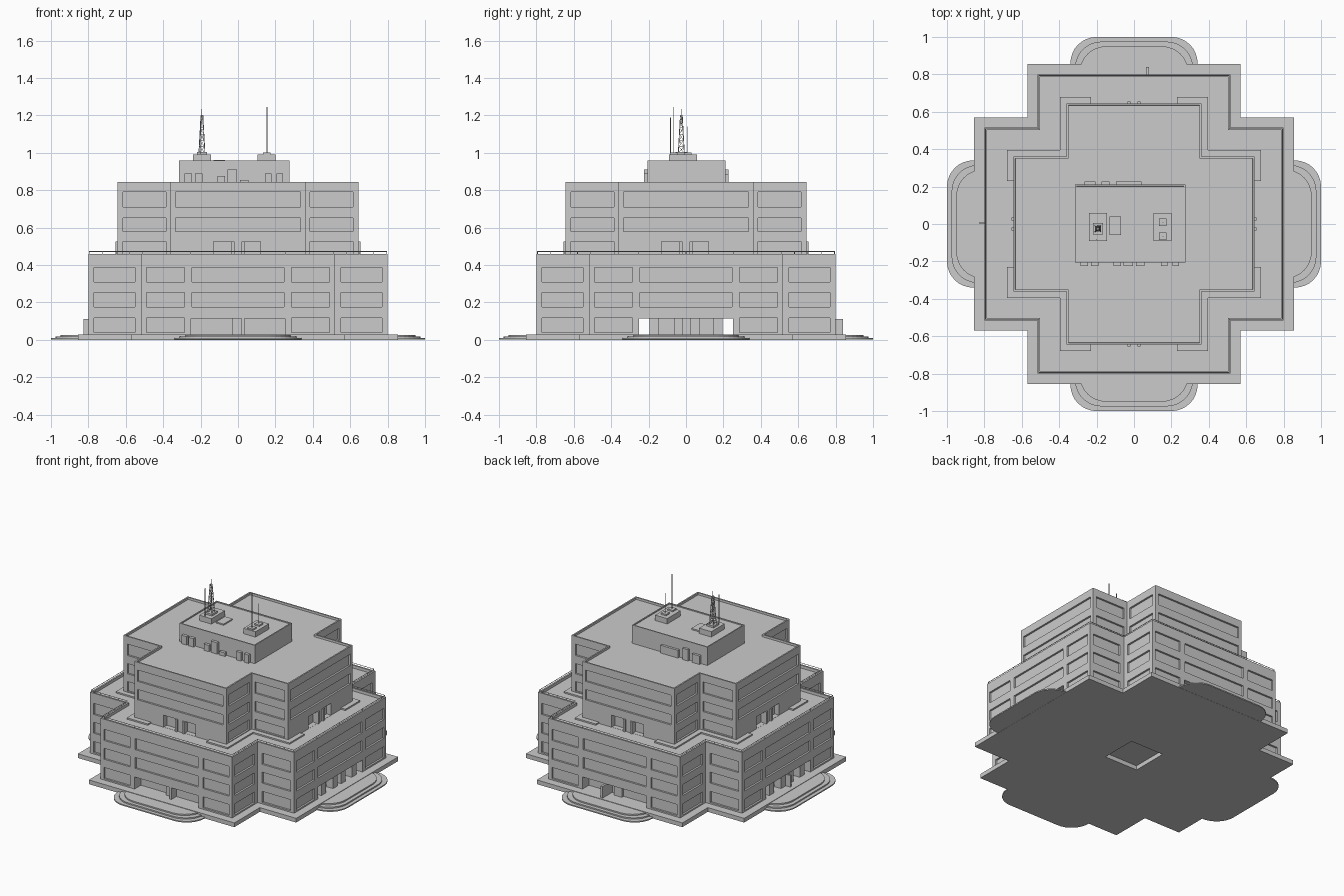
import bpy, bmesh, math
from mathutils import Matrix, Vector

if "Cube" in bpy.data.objects:
    bpy.data.objects.remove(bpy.data.objects["Cube"])


def finish(bm, name):
    bmesh.ops.recalc_face_normals(bm, faces=bm.faces)
    me = bpy.data.meshes.new(name)
    bm.to_mesh(me)
    bm.free()
    ob = bpy.data.objects.new(name, me)
    bpy.context.collection.objects.link(ob)
    return ob


def add_prism(bm, pts, z0, z1, rim=0, drop=0):
    lo = [bm.verts.new((x, y, z0)) for x, y in pts]
    hi = [bm.verts.new((x, y, z1)) for x, y in pts]
    n = len(pts)
    bm.faces.new(lo[::-1])
    top = bm.faces.new(hi)
    for i in range(n):
        j = (i + 1) % n
        bm.faces.new((lo[i], lo[j], hi[j], hi[i]))
    if rim:  # sunken roof behind a parapet
        top.normal_update()
        bmesh.ops.inset_region(bm, faces=[top], thickness=rim, use_even_offset=True)
        verts = list(top.verts)
        ring = bmesh.ops.inset_region(bm, faces=[top], thickness=0.0005, use_even_offset=True)
        bmesh.ops.translate(bm, verts=list(top.verts), vec=(0, 0, -drop))


def prism(name, pts, z0, z1, rim=0, drop=0):
    bm = bmesh.new()
    add_prism(bm, pts, z0, z1, rim, drop)
    return finish(bm, name)


def boxes(name, items, turns=(0,)):
    """Boxes given as (x0, x1, y0, y1, z0, z1), repeated at quarter turns."""
    bm = bmesh.new()
    for t in turns:
        rot = Matrix.Rotation(t * math.pi / 2, 4, 'Z')
        for x0, x1, y0, y1, z0, z1 in items:
            mid = Vector(((x0 + x1) / 2, (y0 + y1) / 2, (z0 + z1) / 2))
            m = rot @ Matrix.Translation(mid) @ Matrix.Diagonal((x1 - x0, y1 - y0, z1 - z0, 1))
            bmesh.ops.create_cube(bm, size=1, matrix=m)
    return finish(bm, name)


def cross(d, w):
    q = [(d, -w), (d, w), (w, w)]
    out = []
    for t in range(4):
        for x, y in q:
            for _ in range(t):
                x, y = -y, x
            out.append((x, y))
    return out


def cut(ob, cutter):
    mod = ob.modifiers.new("cut", 'BOOLEAN')
    mod.operation = 'DIFFERENCE'
    mod.solver = 'EXACT'
    mod.object = cutter
    cutter.hide_render = True
    bpy.context.view_layer.objects.active = ob
    bpy.ops.object.modifier_apply(modifier=mod.name)
    bpy.data.objects.remove(cutter)


def rod(bm, a, b, r):
    a, b = Vector(a), Vector(b)
    q = (b - a).to_track_quat('Z', 'Y').to_matrix().to_4x4()
    bmesh.ops.create_cone(bm, cap_ends=True, segments=6, radius1=r, radius2=r,
                          depth=(b - a).length, matrix=Matrix.Translation((a + b) / 2) @ q)


ALL = (0, 1, 2, 3)

# Plinth with shallow well underneath
plinth = prism("plinth", cross(0.855, 0.57), 0, 0.03)
cut(plinth, boxes("well_cutter", [(-0.13, 0.13, -0.13, 0.13, -0.1, 0.1)]))

# Rounded entrance steps on all four sides
bm = bmesh.new()
for t in ALL:
    for k in range(3):
        end, half, r = 1 - 0.025 * k, 0.34 - 0.025 * k, 0.14
        pts = [(half, -0.8), (-half, -0.8)]
        for s, a0 in ((-1, 180), (1, 270)):
            for i in range(9):
                a = math.radians(a0 + i * 90 / 8)
                pts.append((s * (half - r) + r * math.cos(a), -end + r + r * math.sin(a)))
        c, s = round(math.cos(t * math.pi / 2)), round(math.sin(t * math.pi / 2))
        pts = [(x * c - y * s, x * s + y * c) for x, y in pts]
        add_prism(bm, pts, 0.001 + 0.008 * k, 0.009 * (k + 1))
finish(bm, "entrance_steps")

# Lower tier with parapet, windows and hollow entrance hall
lower = prism("lower_tier", cross(0.80, 0.515), 0.03, 0.46, 0.012, 0.02)
D = 0.013
wins = []
for z0, z1 in ((0.04, 0.118), (0.177, 0.254), (0.31, 0.388)):
    for x0, x1 in ((-0.49, -0.285), (0.285, 0.49)):
        wins.append((x0, x1, -0.85, -0.80 + D, z0, z1))
    if z0 > 0.1:
        wins.append((-0.245, 0.245, -0.85, -0.80 + D, z0, z1))
    for x0, x1 in ((-0.77, -0.55), (0.55, 0.77)):
        wins.append((x0, x1, -0.54, -0.515 + D, z0, z1))
cut(lower, boxes("window_cutter", wins, ALL))
cut(lower, boxes("hall_cutter_x", [(-0.9, 0.9, -0.25, 0.25, 0, 0.115)]))
cut(lower, boxes("hall_cutter_y", [(-0.25, 0.25, -0.9, 0.9, 0, 0.115)]))

# Hall interior: core, door walls, columns and entrance fins
boxes("hall_core", [(-0.2, 0.2, -0.195, 0.195, 0.03, 0.12)])
boxes("entrance_wall", [(-0.25, -0.03, -0.73, -0.715, 0.03, 0.116),
                        (-0.03, 0.03, -0.76, -0.715, 0.03, 0.116),
                        (0.03, 0.25, -0.74, -0.73, 0.03, 0.116)], (0, 2))
boxes("entrance_columns", [(x - 0.025, x + 0.025, -0.79, -0.74, 0.03, 0.116)
                           for x in (-0.17, -0.04, 0.05, 0.17)], (1, 3))
boxes("front_column", [(0.02, 0.035, -0.795, -0.73, 0.03, 0.116)])
boxes("entrance_fin", [(0.065, 0.08, 0.72, 0.84, 0.03, 0.112),
                       (-0.825, -0.74, 0.0, 0.012, 0.03, 0.112)])

# Parapet handrail
bm = bmesh.new()
ring = cross(0.794, 0.509)
for i, (x, y) in enumerate(ring):
    x2, y2 = ring[(i + 1) % 12]
    rod(bm, (x, y, 0.473), (x2, y2, 0.473), 0.002)
    for f in (0, 0.25, 0.5, 0.75):
        px, py = x + (x2 - x) * f, y + (y2 - y) * f
        rod(bm, (px, py, 0.455), (px, py, 0.473), 0.0015)
finish(bm, "terrace_handrail")

# Raised terrace borders at the inner corners
bm = bmesh.new()
L = [(0.23, 0.3), (0.3, 0.23), (0.68, 0.23), (0.68, 0.395), (0.395, 0.395), (0.395, 0.68), (0.23, 0.68)]
for sx in (1, -1):
    for sy in (1, -1):
        add_prism(bm, [(x * sx, y * sy) for x, y in L], 0.435, 0.45)
finish(bm, "terrace_border")

# Upper tier with window bands and terrace doors
upper = prism("upper_tier", cross(0.645, 0.36), 0.43, 0.845, 0.01, 0.015)
wins = []
for z0, z1 in ((0.455, 0.525), (0.58, 0.652), (0.71, 0.79)):
    if z0 > 0.5:
        wins.append((-0.335, 0.335, -0.7, -0.645 + D, z0, z1))
    for x0, x1 in ((-0.615, -0.385), (0.385, 0.615)):
        wins.append((x0, x1, -0.375, -0.36 + D, z0, z1))
for x0, x1 in ((-0.13, -0.03), (0.03, 0.12)):
    wins.append((x0, x1, -0.7, -0.61, 0.441, 0.525))
cut(upper, boxes("upper_window_cutter", wins, ALL))
boxes("terrace_door_posts", [(-0.035, -0.02, -0.655, -0.62, 0.44, 0.525),
                             (0.02, 0.035, -0.655, -0.62, 0.44, 0.525)], ALL)

# Penthouse with its doors and vents
prism("penthouse", [(-0.315, -0.205), (0.275, -0.205), (0.275, 0.21), (-0.315, 0.21)],
      0.82, 0.96, 0.008, 0.006)
front = [(-0.285, -0.245, 0.89), (-0.23, -0.19, 0.89), (-0.11, -0.07, 0.875), (-0.055, -0.005, 0.91),
         (0.01, 0.055, 0.855), (0.145, 0.18, 0.89), (0.205, 0.24, 0.89)]
boxes("penthouse_front_units", [(a, b, -0.225, -0.2, 0.83, z) for a, b, z in front])
back = [(-0.265, -0.205, 0.89), (-0.175, -0.13, 0.91), (-0.095, 0.04, 0.885)]
boxes("penthouse_back_units", [(a, b, 0.2, 0.227, 0.83, z) for a, b, z in back])

# Rooftop equipment bases
boxes("rooftop_bases", [(-0.24, -0.145, -0.09, 0.06, 0.95, 0.992),
                        (0.105, 0.20, -0.09, 0.06, 0.95, 0.992),
                        (-0.13, -0.07, -0.06, 0.04, 0.95, 0.963),
                        (-0.22, -0.165, -0.055, 0.005, 0.99, 1.005),
                        (0.135, 0.175, -0.085, -0.045, 0.99, 1.002),
                        (0.135, 0.175, -0.01, 0.03, 0.99, 1.002)])

# Lattice mast: four tapering legs with rungs and braces
bm = bmesh.new()
cx, cy = -0.193, -0.025
def leg(i, f):
    r = 0.016 - 0.011 * f
    sx, sy = ((1, 1), (-1, 1), (-1, -1), (1, -1))[i % 4]
    return (cx + sx * r, cy + sy * r, 1.0 + 0.2 * f)
for i in range(4):
    rod(bm, leg(i, 0), leg(i, 1), 0.0022)
    for k in range(1, 7):
        rod(bm, leg(i, k / 6), leg(i + 1, k / 6), 0.0013)
        rod(bm, leg(i, (k - 1) / 6), leg(i + 1, k / 6), 0.001)
rod(bm, (cx, cy, 1.15), (cx, cy, 1.235), 0.002)
finish(bm, "lattice_mast")

# Whip antennas
bm = bmesh.new()
for x, y, z in ((0.155, -0.065, 1.245), (0.155, 0.01, 1.14), (-0.2, -0.083, 1.19)):
    rod(bm, (x, y, 0.98), (x, y, z), 0.002)
finish(bm, "whip_antennas")
